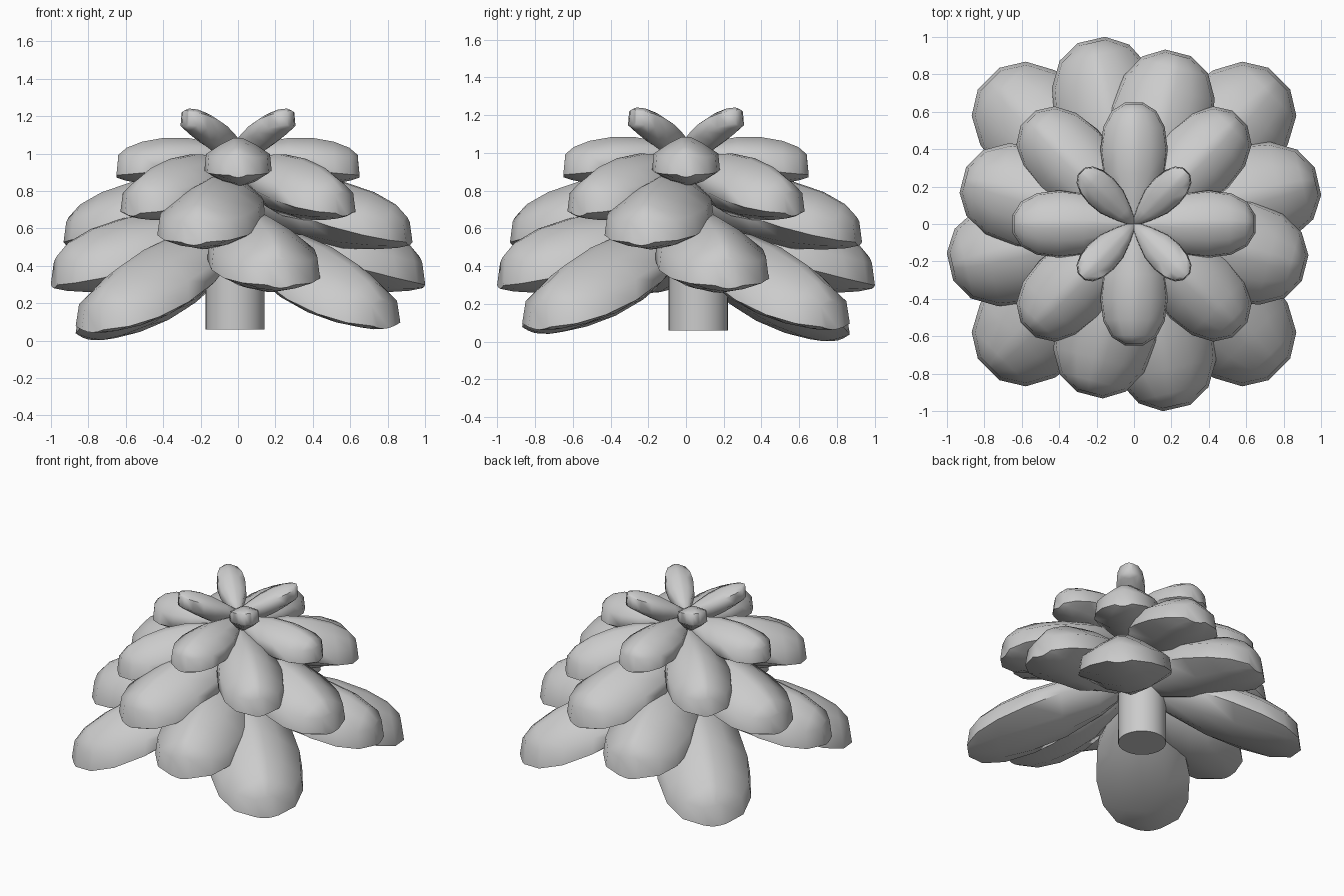
import bpy, bmesh, math

if "Cube" in bpy.data.objects:
    bpy.data.objects.remove(bpy.data.objects["Cube"])

# Outline of one leaf: (fraction of length, fraction of half width)
OUTLINE = [(0, .15), (.2, .56), (.42, .92), (.62, 1), (.8, .91), (.93, .66), (1, .26)]
# Cross-section, going round the leaf: (side, crown share, belly share, rim sign)
SECTION = [(.95, 0, 0, 1), (.5, .6, 0, 1), (.13, .97, 0, 1), (-.13, .97, 0, 1),
           (-.5, .6, 0, 1), (-.95, 0, 0, 1),
           (-1, 0, 0, -.8), (-.5, 0, .7, -.8), (0, 0, 1, -.8), (.5, 0, .7, -.8), (1, 0, 0, -.8)]


def smooth(obj, angle):
    bpy.ops.object.select_all(action='DESELECT')
    obj.select_set(True)
    bpy.context.view_layer.objects.active = obj
    bpy.ops.object.shade_smooth_by_angle(angle=math.radians(angle))


def leaf(name, angle, length, half_width, root_z, tip_z, rim, crown, belly):
    """Pillow-shaped leaf lofted from the trunk axis out to its tip."""
    bm = bmesh.new()
    rings = []
    for s, w in OUTLINE:
        z = tip_z + (root_z - tip_z) * (1 - s) ** 1.2
        rise = crown * w ** 1.2
        sag = belly * w ** .6 * (1.2 - s)       # underside is deepest near the trunk
        edge = rim * (.5 + .5 * min(1, s * 1.5))
        ring = []
        for side, up, down, sign in SECTION:
            x = length * s * (.985 if sign > 0 else 1)
            ring.append(bm.verts.new((x, side * w * half_width,
                                      z + sign * edge + rise * up - sag * down)))
        rings.append(ring)
    n = len(SECTION)
    for a, b in zip(rings, rings[1:]):
        for i in range(n):
            bm.faces.new((a[i], a[(i + 1) % n], b[(i + 1) % n], b[i]))
    bm.faces.new(rings[0])
    bm.faces.new(rings[-1])
    bmesh.ops.recalc_face_normals(bm, faces=bm.faces)
    me = bpy.data.meshes.new(name)
    bm.to_mesh(me)
    bm.free()
    obj = bpy.data.objects.new(name, me)
    bpy.context.collection.objects.link(obj)
    obj.rotation_euler.z = math.radians(angle)
    smooth(obj, 62)


# Six tiers of four leaves:
# start angle, length, half width, root z, tip z, rim, crown, belly
TIERS = [
    (45, 1.10, .31, .58, .130, .065, .17, .17),
    (13, 1.01, .29, .60, .350, .065, .17, .20),
    (75.5, .945, .275, .83, .575, .06, .14, .20),
    (45, .80, .22, .94, .725, .055, .13, .18),
    (0, .65, .18, 1.00, .925, .05, .09, .15),
    (45, .40, .095, 1.05, 1.185, .04, .035, .12),
]
# The lowest tier hangs unevenly
DROOP = [0, .06, .02, 0]
for t, (start, *shape) in enumerate(TIERS):
    for k in range(4):
        dims = list(shape)
        if t == 0:
            dims[3] -= DROOP[k]
        leaf(f"leaf_tier{t + 1}_{k + 1}", start + 90 * k, *dims)

# Trunk
bpy.ops.mesh.primitive_cylinder_add(vertices=32, radius=.158, depth=.84, location=(-.015, .065, .48))
trunk = bpy.context.object
trunk.name = "trunk"
smooth(trunk, 40)
